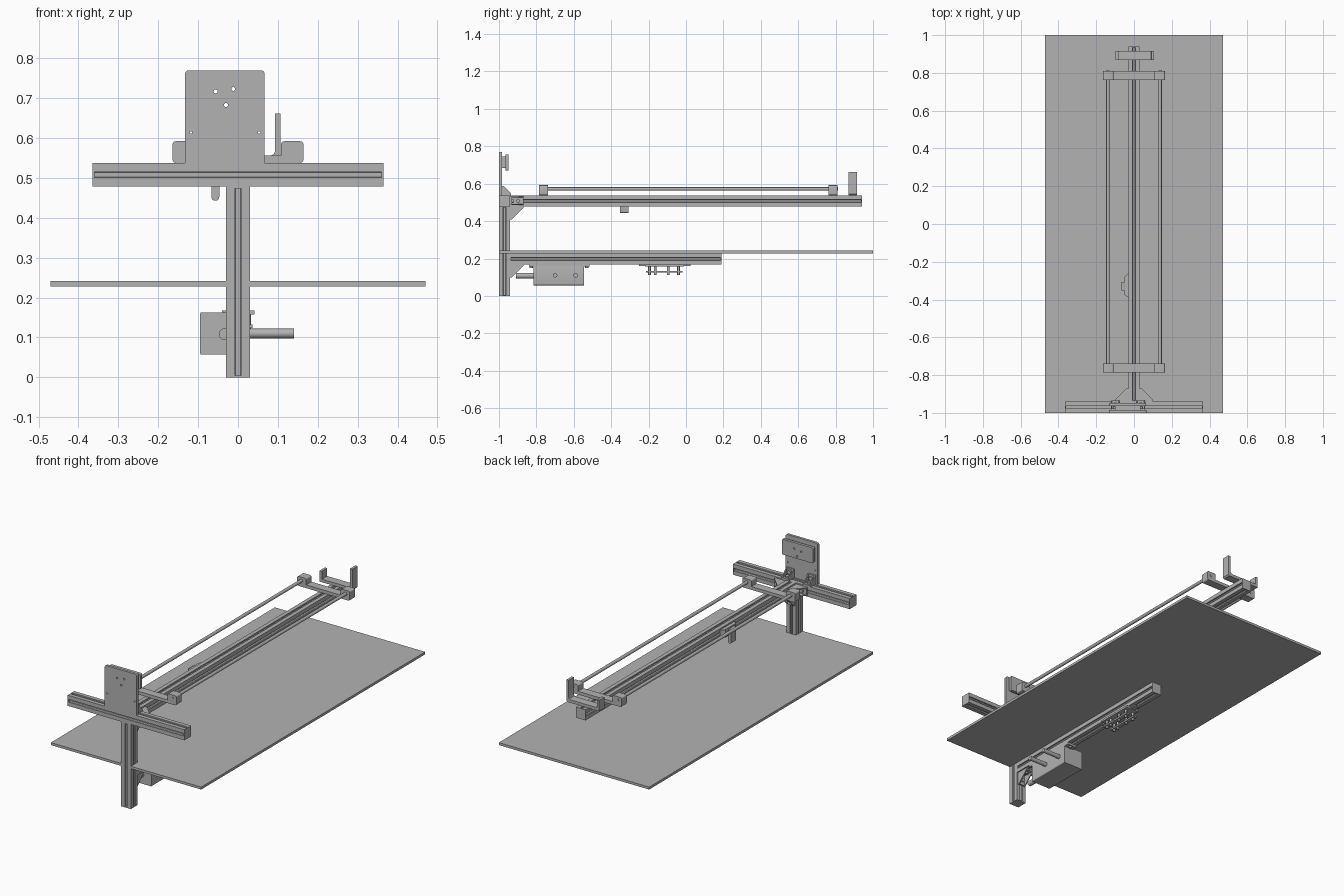
import bpy, bmesh, math
from mathutils import Vector

old = bpy.data.objects.get("Cube")
if old:
    bpy.data.objects.remove(old, do_unlink=True)

grey = bpy.data.materials.new("plain_grey")
grey.use_nodes = True
GREY = (0.45, 0.45, 0.45, 1)
grey.diffuse_color = GREY
grey.node_tree.nodes["Principled BSDF"].inputs["Base Color"].default_value = GREY

X, Y, Z = 0, 1, 2
parts = []


def prism(name, axis, pts, lo, hi):
    """Extrude a 2D profile (remaining axes in x, y, z order) along an axis."""
    bm = bmesh.new()
    rest = [i for i in range(3) if i != axis]
    verts = []
    for p in pts:
        co = Vector((0, 0, 0))
        co[axis], co[rest[0]], co[rest[1]] = lo, p[0], p[1]
        verts.append(bm.verts.new(co))
    face = bm.faces.new(verts)
    new = bmesh.ops.extrude_face_region(bm, geom=[face])["geom"]
    move = Vector((0, 0, 0))
    move[axis] = hi - lo
    bmesh.ops.translate(bm, vec=move, verts=[g for g in new if isinstance(g, bmesh.types.BMVert)])
    bmesh.ops.recalc_face_normals(bm, faces=bm.faces)
    mesh = bpy.data.meshes.new(name)
    bm.to_mesh(mesh)
    bm.free()
    mesh.materials.append(grey)
    ob = bpy.data.objects.new(name, mesh)
    bpy.context.collection.objects.link(ob)
    parts.append(ob)
    return ob


def rect(u0, u1, v0, v1):
    return [(u0, v0), (u1, v0), (u1, v1), (u0, v1)]


def rounded(u0, u1, v0, v1, r, round_bottom=True):
    pts = []
    corners = [(u0 + r, v0 + r, 180), (u1 - r, v0 + r, 270), (u1 - r, v1 - r, 0), (u0 + r, v1 - r, 90)]
    for i, (cu, cv, start) in enumerate(corners):
        if i < 2 and not round_bottom:
            pts.append(((u0, u1)[i], v0))
            continue
        for k in range(5):
            a = math.radians(start + k * 22.5)
            pts.append((cu + r * math.cos(a), cv + r * math.sin(a)))
    return pts


def box(name, x, y, z):
    return prism(name, Z, rect(*x, *y), *z)


def rod(name, axis, u, v, r, lo, hi, n=24):
    circle = [(u + r * math.cos(i * math.tau / n), v + r * math.sin(i * math.tau / n)) for i in range(n)]
    return prism(name, axis, circle, lo, hi)


def slotted_bar(name, axis, u, v, lo, hi, h=0.03):
    """Square bar with a T-shaped slot in each side and thin end caps."""
    side = [(-h, -h), (-0.0075, -h), (-0.0075, -0.023), (-0.015, -0.023), (-0.006, -0.014),
            (0.006, -0.014), (0.015, -0.023), (0.0075, -0.023), (0.0075, -h)]
    pts = []
    for _ in range(4):
        pts += [(u + a, v + b) for a, b in side]
        side = [(-b, a) for a, b in side]
    prism(name, axis, pts, lo + 0.005, hi - 0.005)
    for label, a in (("start", lo), ("end", hi - 0.005)):
        prism(f"{name}_{label}_cap", axis, rect(u - h, u + h, v - h, v + h), a, a + 0.005)


def corner_bracket(name, axis, u, v, du, dv, mid, size=0.07, width=0.046):
    """L-shaped bracket with two triangular cheeks and a bolt in each leg."""
    def place(pts):
        return [(u + du * a, v + dv * b) for a, b in pts]
    t, lo, hi = 0.009, mid - width / 2, mid + width / 2
    prism(name, axis, place([(0, 0), (size, 0), (size, t), (t, t), (t, size), (0, size)]), lo, hi)
    cheek = place([(0, 0), (size, 0), (size, t), (t, size), (0, size)])
    for a in (lo, hi - 0.006):
        prism(name + "_cheek", axis, cheek, a, a + 0.006)
    rest = [i for i in range(3) if i != axis]
    for leg in (0, 1):
        centre = [0, 0, 0]
        centre[axis] = mid
        centre[rest[leg]] = (u, v)[leg] + (du, dv)[leg] * size * 0.6
        ax = rest[1 - leg]
        base, d = (u, v)[1 - leg], (du, dv)[1 - leg]
        uv = [centre[i] for i in range(3) if i != ax]
        ends = sorted((base + d * t, base + d * (t + 0.009)))
        rod(name + "_bolt", ax, *uv, 0.011, *ends, n=12)


# Base board, notched around the post
prism("board", Z, [(-0.47, -1), (-0.03, -1), (-0.03, -0.94), (0.03, -0.94), (0.03, -1),
                   (0.47, -1), (0.47, 1), (-0.47, 1)], 0.228, 0.242)

# Frame of slotted bars
slotted_bar("post", Z, 0, -0.97, 0, 0.478)
slotted_bar("cross_beam", X, -0.97, 0.508, -0.365, 0.365)
slotted_bar("upper_rail", Y, 0, 0.508, -0.94, 0.94)
slotted_bar("lower_rail", Y, 0, 0.198, -0.94, 0.19)

# Corner brackets
corner_bracket("upper_post_bracket", X, -0.94, 0.478, 1, -1, 0)
corner_bracket("lower_post_bracket", X, -0.94, 0.168, 1, -1, 0)
for s, side in ((1, "left"), (-1, "right")):
    corner_bracket(side + "_beam_bracket", Z, s * 0.03, -0.94, s, 1, 0.508)
for x in (-0.1, 0.035):
    corner_bracket("plate_bracket", X, -0.985, 0.538, 1, 1, x, size=0.05)

# Upright plate with a mounting pad behind it
plate = prism("front_plate", Y, rounded(-0.133, 0.067, 0.538, 0.77, 0.01, False), -1, -0.985)
spacer = box("pad_spacer", (-0.1, 0.035), (-0.985, -0.964), (0.685, 0.745))
pad = prism("mounting_pad", Y, rounded(-0.13, 0.064, 0.67, 0.757, 0.006), -0.964, -0.948)

# Drilled holes
holes = [(-0.056, 0.717, 0.005), (-0.012, 0.723, 0.005), (-0.03, 0.683, 0.005),
         (-0.118, 0.614, 0.003), (0.053, 0.614, 0.003)]
for hx, hz, r in holes:
    cutter = rod("hole_cutter", Y, hx, hz, r, -1.05, -0.9, n=16)
    parts.remove(cutter)
    for ob in (plate, spacer, pad) if hz > 0.65 else (plate,):
        mod = ob.modifiers.new("hole", "BOOLEAN")
        mod.operation, mod.solver, mod.object = "DIFFERENCE", "EXACT", cutter
        bpy.context.view_layer.objects.active = ob
        bpy.ops.object.modifier_apply(modifier=mod.name)
    bpy.data.objects.remove(cutter, do_unlink=True)

# Guide rods and their holders
for name, y0, y1 in (("front", -0.785, -0.738), ("back", 0.763, 0.81)):
    box(name + "_holder_base", (-0.12, 0.12), (y0, y1), (0.538, 0.556))
    for s in (1, -1):
        lo, hi = sorted((s * 0.108, s * 0.164))
        prism(name + "_holder_ear", Y, rounded(lo, hi, 0.538, 0.592, 0.008), y0, y1)
for s, side in ((1, "left"), (-1, "right")):
    rod(side + "_guide_rod", Y, s * 0.138, 0.572, 0.009, -0.787, 0.812)

# Uneven U-shaped bracket at the far end
prism("end_bracket", Y, [(-0.097, 0.538), (0.1, 0.538), (0.107, 0.545), (0.107, 0.662), (0.093, 0.662),
                         (0.093, 0.567), (0.089, 0.559), (0.08, 0.555), (-0.083, 0.555), (-0.083, 0.6),
                         (-0.097, 0.6)], 0.868, 0.915)

# Rail stop on the right side of the upper rail
prism("stop_clip", Z, [(-0.03, -0.39), (-0.05, -0.375), (-0.05, -0.28), (-0.03, -0.26)], 0.485, 0.53)
prism("stop_finger", Y, rounded(-0.067, -0.047, 0.443, 0.525, 0.009), -0.352, -0.307)

# Drive box under the lower rail
prism("drive_box", Y, rounded(-0.095, 0.03, 0.057, 0.163, 0.004), -0.815, -0.545)
box("drive_flange", (-0.03, 0.03), (-0.84, -0.515), (0.156, 0.168))
rod("drive_shaft", Y, -0.033, 0.108, 0.015, -0.91, -0.81)
for y in (-0.7, -0.59):
    rod("side_pin", X, y, 0.11, 0.012, 0.025, 0.14)
for y in (-0.828, -0.53):
    rod("flange_bolt", Z, 0, y, 0.009, 0.148, 0.157, n=12)

# Small carriage under the lower rail
box("carriage_plate", (-0.04, 0.042), (-0.22, -0.01), (0.157, 0.168))
box("carriage_tongue", (-0.015, 0.015), (-0.25, 0.025), (0.161, 0.168))
for x in (-0.025, 0.025):
    box("carriage_bar", (x - 0.011, x + 0.011), (-0.215, -0.02), (0.124, 0.133))
    for y in (-0.195, -0.165, -0.095, -0.04):
        rod("carriage_pin", Z, x, y, 0.007, 0.112, 0.158, n=12)

# Smooth the round surfaces and keep the edges sharp
bpy.ops.object.select_all(action="DESELECT")
for ob in parts:
    ob.select_set(True)
bpy.context.view_layer.objects.active = parts[0]
bpy.ops.object.shade_smooth_by_angle(angle=math.radians(35))
